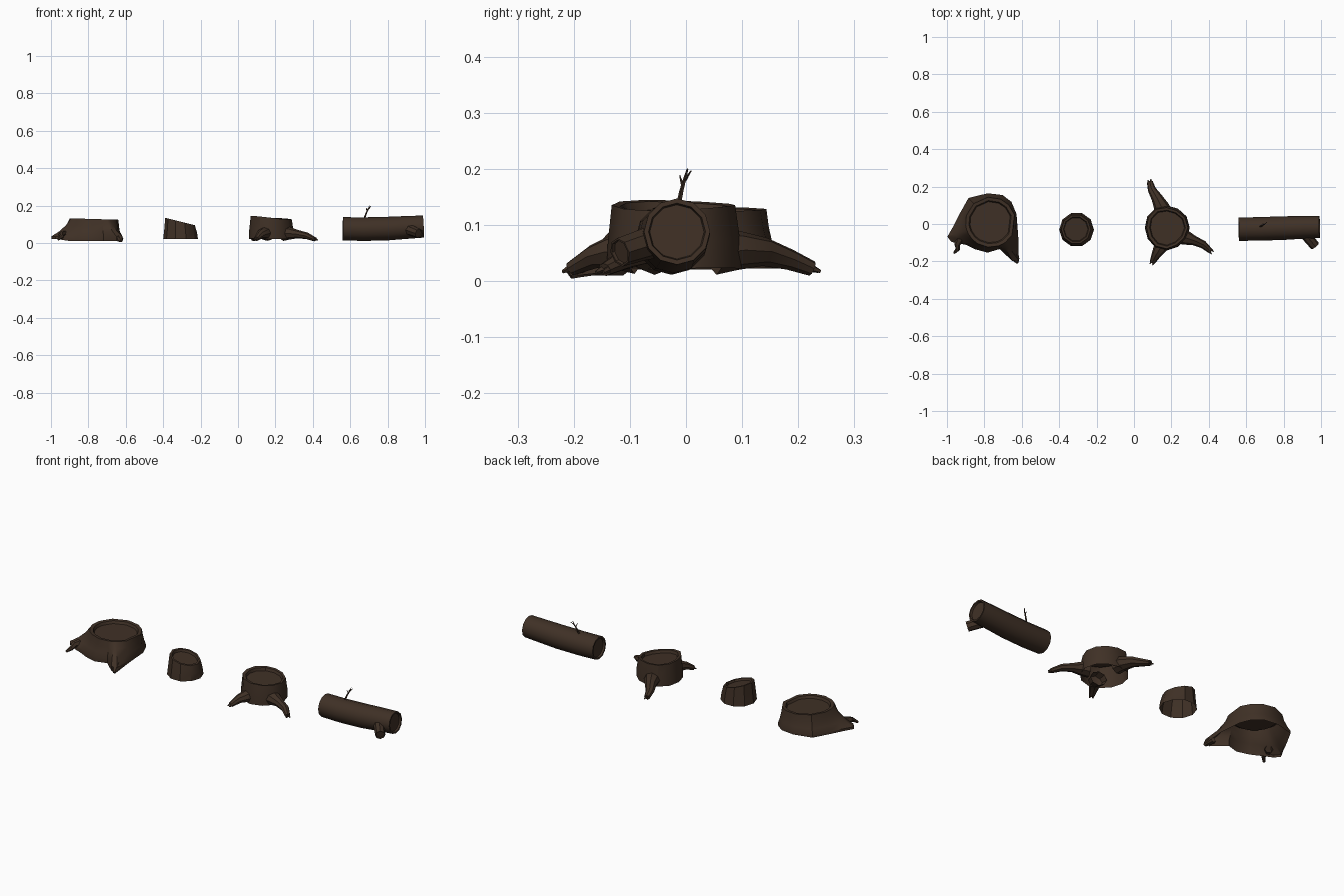
import bpy, math
from mathutils import Vector

if "Cube" in bpy.data.objects:
    bpy.data.objects.remove(bpy.data.objects["Cube"])

bark = bpy.data.materials.new("dark_brown_bark")
bark.diffuse_color = (0.050, 0.030, 0.019, 1)
bark.use_nodes = True
bark.node_tree.nodes["Principled BSDF"].inputs["Base Color"].default_value = bark.diffuse_color


def loft(name, rings, cap_start=False, cap_end=True):
    """Skin a list of equally long point rings."""
    n = len(rings[0])
    verts = [tuple(p) for r in rings for p in r]
    faces = []
    for i in range(len(rings) - 1):
        for j in range(n):
            k = (j + 1) % n
            faces.append((i * n + j, i * n + k, (i + 1) * n + k, (i + 1) * n + j))
    if cap_start:
        faces.append(tuple(reversed(range(n))))
    if cap_end:
        faces.append(tuple(range((len(rings) - 1) * n, len(rings) * n)))
    me = bpy.data.meshes.new(name)
    me.from_pydata(verts, [], faces)
    me.materials.append(bark)
    ob = bpy.data.objects.new(name, me)
    bpy.context.collection.objects.link(ob)
    bpy.context.view_layer.objects.active = ob
    for o in bpy.context.selected_objects:
        o.select_set(False)
    ob.select_set(True)
    bpy.ops.object.shade_smooth_by_angle(angle=math.radians(35))
    return ob


def circle(c, r, z, n=12, slope=0.0, wob=0.0):
    """Horizontal ring; slope tilts it along x, wob makes it uneven."""
    out = []
    for i in range(n):
        a = 2 * math.pi * i / n
        rr = r * (1 + wob * math.sin(3 * a + 1))
        x, y = rr * math.cos(a), rr * math.sin(a)
        out.append((c[0] + x, c[1] + y, z + slope * x + 0.06 * wob * math.sin(2 * a)))
    return out


def tube(name, pts, radii, n=8, flat=1.0, start=False, recess=None):
    """Tapered tube along a path, optionally with recessed cut ends."""
    pts = [Vector(p) for p in pts]
    frames = []
    for i in range(len(pts)):
        t = (pts[min(i + 1, len(pts) - 1)] - pts[max(i - 1, 0)]).normalized()
        up = Vector((0, 0, 1)) if abs(t.z) < 0.8 else Vector((1, 0, 0))
        s = t.cross(up).normalized()
        frames.append((t, s, s.cross(t)))

    def ring(i, r, off=0.0):
        t, s, u = frames[i]
        return [pts[i] + t * off - s * r * math.cos(2 * math.pi * k / n)
                + u * r * flat * math.sin(2 * math.pi * k / n) for k in range(n)][::-1]
    rings = [ring(i, r) for i, r in enumerate(radii)]
    if recess:
        e = len(pts) - 1
        rings += [ring(e, radii[-1] * 0.86), ring(e, radii[-1] * 0.82, -recess)]
        if start:
            rings = [ring(0, radii[0] * 0.82, recess), ring(0, radii[0] * 0.86)] + rings
    return loft(name, rings, cap_start=start)


# Large stump: flared outline blended up to a round rim, open underneath
outline = [(-.618, -.08), (-.628, .053), (-.655, .118), (-.703, .155), (-.783, .164),
           (-.885, .139), (-.933, .053), (-.968, -.016), (-.998, -.068), (-.976, -.096),
           (-.896, -.112), (-.853, -.134), (-.783, -.153), (-.719, -.134),
           (-.65, -.198), (-.618, -.193)]
cx, cy = -.767, .01


def stump_ring(f, z, r=.133, slope=0.0):
    out = []
    for x, y in outline:
        a = math.atan2(y - cy, x - cx)
        tx, ty = cx + r * math.cos(a), cy + r * math.sin(a)
        out.append((tx + (x - tx) * f, ty + (y - ty) * f, z + slope * (tx - cx)))
    return out


base = [(x, y, .01 + .012 * (y > -.1)) for x, y in outline]
loft("large_stump", [base, stump_ring(1, .035), stump_ring(.6, .062), stump_ring(.25, .095),
                     stump_ring(0, .128, .134, -.03), stump_ring(0, .126, .116, -.03),
                     stump_ring(0, .112, .110, -.03)])
tube("large_stump_side_root", [(-.93, -.08, .045), (-.945, -.11, .045), (-.942, -.135, .035),
                               (-.962, -.155, .018)], [.022, .016, .012, .006], 6)
tube("large_stump_front_root_tip", [(-.64, -.16, .03), (-.63, -.19, .022), (-.625, -.207, .01)],
     [.022, .018, .008], 6)

# Small stump: slanted cut top
c, t = (-.307, -.03), (-.31, -.028)
loft("small_stump", [circle(c, .093, .02, 10), circle(c, .088, .06, 10, -.05),
                     circle(t, .079, .115, 10, -.25), circle(t, .068, .115, 10, -.25),
                     circle(t, .064, .103, 10, -.25)])

# Rooted stump: upright wall with recessed top
c = (.176, -.02)
loft("rooted_stump", [circle(c, .120, .022, 12, 0, .02), circle(c, .118, .07, 12, 0, .02),
                      circle((c[0] - .002, c[1]), .110, .135, 12, -.08, .04),
                      circle(c, .096, .133, 12, -.08, .04),
                      circle(c, .091, .118, 12, -.08, .04)])
roots = {
    "back_root": ([(.16, .05, .05), (.148, .09, .055), (.122, .14, .052), (.095, .185, .038),
                   (.085, .225, .022)], [.046, .042, .030, .022, .016]),
    "right_root": ([(.24, -.055, .05), (.275, -.073, .052), (.32, -.088, .047),
                    (.37, -.11, .038), (.41, -.145, .02)], [.046, .040, .026, .021, .014]),
    "front_root": ([(.15, -.09, .05), (.14, -.13, .052), (.118, -.165, .043),
                    (.098, -.205, .022)], [.044, .036, .025, .015]),
}
for name, (pts, radii) in roots.items():
    tube(name, pts, radii, 8, .85)
    # Forked tip
    e, d = Vector(pts[-1]), (Vector(pts[-1]) - Vector(pts[-2])).normalized()
    s = Vector((-d.y, d.x, 0)) * .007
    for k in (-1, 1):
        tube(name + "_tip", [e + s * k - d * .008, e + s * k * 1.3 + d * .014], [.008, .003], 5)

# Fallen log with recessed ends
tube("fallen_log", [(.56, -.028, .076), (.67, -.026, .074), (.80, -.022, .077),
                    (.90, -.018, .083), (.992, -.016, .088)],
     [.062, .063, .063, .061, .059], 12, 1, True, .010)
tube("log_branch_stub", [(.90, -.03, .078), (.935, -.078, .064), (.968, -.118, .051)],
     [.033, .028, .026], 8, 1, False, .006)

# Twig on the log
tube("twig", [(.675, -.014, .13), (.686, -.008, .16), (.698, -.002, .182), (.702, .003, .2)],
     [.005, .004, .003, .0015], 5)
for a, b in [((.690, -.006, .170), (.684, -.011, .188)), ((.697, -.002, .180), (.711, .009, .196)),
             ((.694, -.004, .176), (.689, .004, .186))]:
    tube("twig_shoot", [a, b], [.0028, .0012], 5)
